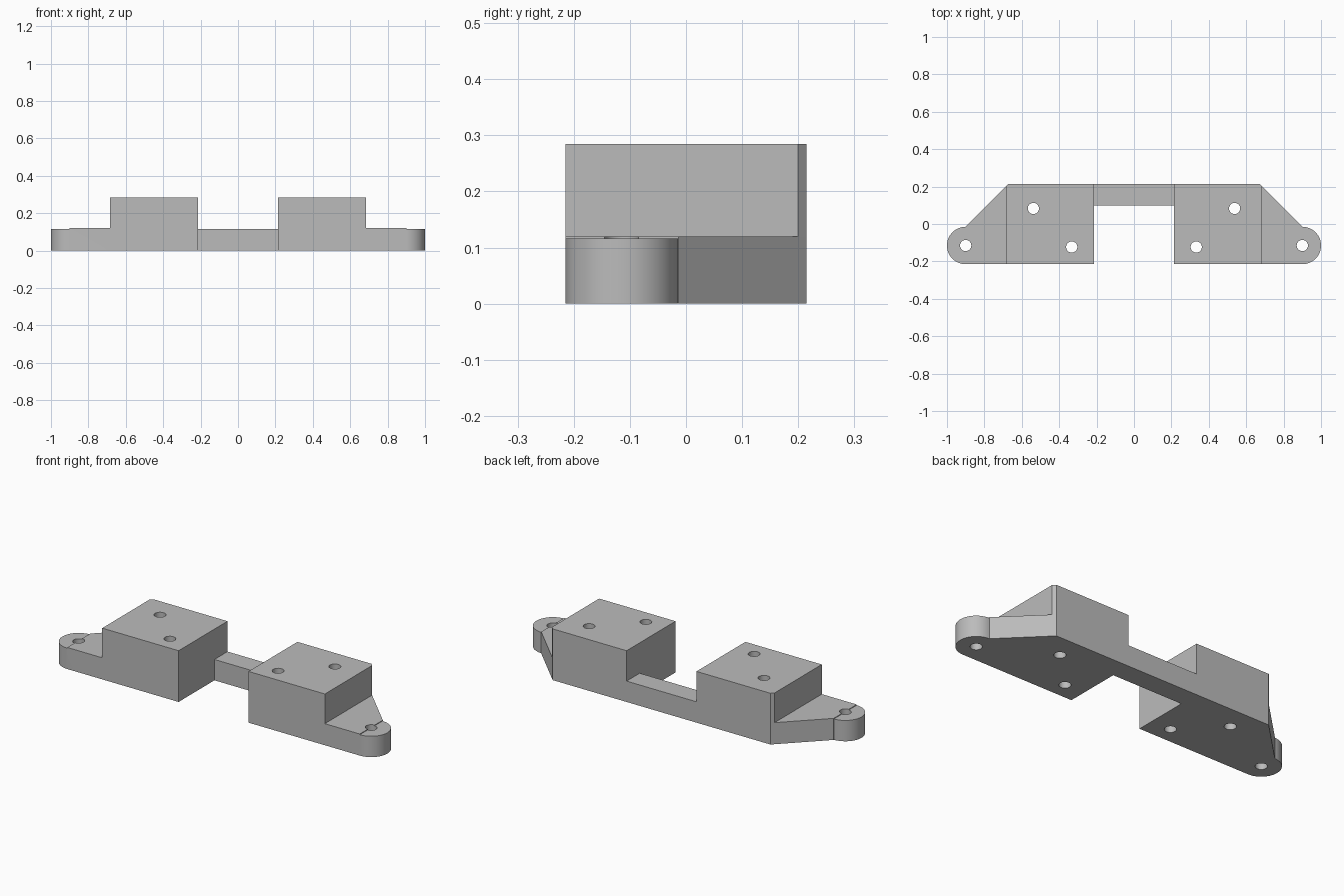
import bpy
import bmesh
from math import radians, cos, sin, tau

cube = bpy.data.objects.get("Cube")
if cube:
    bpy.data.objects.remove(cube, do_unlink=True)

grey = bpy.data.materials.new("plain grey")
grey.use_nodes = True
grey.diffuse_color = (0.5, 0.5, 0.5, 1)
grey.node_tree.nodes["Principled BSDF"].inputs["Base Color"].default_value = (0.5, 0.5, 0.5, 1)

FRONT, BACK = -0.215, 0.215
INNER, OUTER = 0.215, 0.685
EAR = (0.9, -0.115)


def prism(name, outline, bottom, top):
    """Extrude a counter-clockwise outline straight up."""
    bm = bmesh.new()
    face = bm.faces.new([bm.verts.new((x, y, bottom)) for x, y in outline])
    side = bmesh.ops.extrude_face_region(bm, geom=[face])["geom"]
    moved = [v for v in side if isinstance(v, bmesh.types.BMVert)]
    bmesh.ops.translate(bm, verts=moved, vec=(0, 0, top - bottom))
    bmesh.ops.recalc_face_normals(bm, faces=bm.faces[:])
    mesh = bpy.data.meshes.new(name)
    bm.to_mesh(mesh)
    bm.free()
    mesh.materials.append(grey)
    obj = bpy.data.objects.new(name, mesh)
    bpy.context.collection.objects.link(obj)
    return obj


def circle(centre, radius, count=64):
    return [(centre[0] + radius * cos(tau * i / count),
             centre[1] + radius * sin(tau * i / count)) for i in range(count)]


def combine(target, other, operation):
    """Apply a boolean and discard the other part."""
    other.hide_render = True
    mod = target.modifiers.new(operation.lower(), 'BOOLEAN')
    mod.operation, mod.solver, mod.object = operation, 'EXACT', other
    bpy.context.view_layer.objects.active = target
    bpy.ops.object.modifier_apply(modifier=mod.name)
    bpy.data.objects.remove(other, do_unlink=True)


# Tall mounting block with a small clipped rear corner
bracket = prism("mounting_bracket", [(INNER, FRONT), (OUTER, FRONT), (OUTER, 0.2),
                                     (0.67, BACK), (INNER, BACK)], 0, 0.285)

# Low tapered wing, rounded ear and half of the rear bridge
wing = prism("wing", [(0.5, FRONT), (EAR[0], FRONT), (EAR[0], -0.013),
                      (0.67, BACK), (0.5, BACK)], 0, 0.12)
ear = prism("ear", circle(EAR, 0.1), 0, 0.116)
bridge = prism("bridge", [(0, 0.1), (0.3, 0.1), (0.3, BACK), (0, BACK)], 0, 0.116)
for part in (wing, ear, bridge):
    combine(bracket, part, 'UNION')

# Screw holes through the ear and block
for spot in (EAR, (0.538, 0.083), (0.333, -0.123)):
    combine(bracket, prism("hole_cutter", circle(spot, 0.03, 32), -0.1, 0.4), 'DIFFERENCE')

# Remove the inner end of the bridge, then mirror to the other side
bm = bmesh.new()
bm.from_mesh(bracket.data)
ends = [f for f in bm.faces if all(abs(v.co.x) < 0.001 for v in f.verts)]
bmesh.ops.delete(bm, geom=ends, context='FACES')
bm.to_mesh(bracket.data)
bm.free()
mirror = bracket.modifiers.new("mirror", 'MIRROR')
mirror.use_clip = True
bpy.context.view_layer.objects.active = bracket
bpy.ops.object.modifier_apply(modifier=mirror.name)

bpy.ops.object.select_all(action='DESELECT')
bracket.select_set(True)
bpy.ops.object.shade_smooth_by_angle(angle=radians(30))
